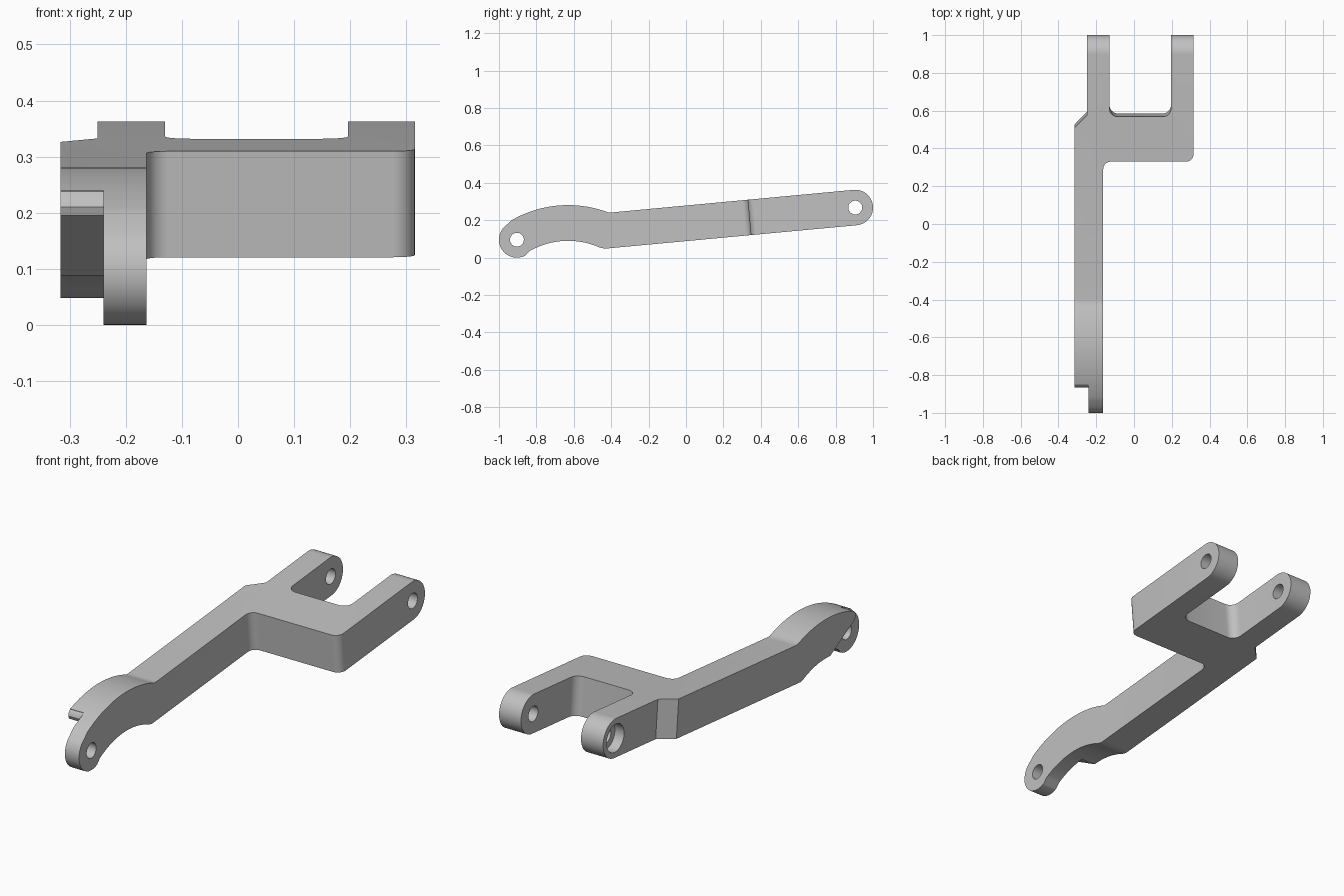
import bpy, bmesh, math
from mathutils import Vector

cube = bpy.data.objects.get("Cube")
if cube:
    bpy.data.objects.remove(cube, do_unlink=True)

SLOPE = 0.092          # rise of the straight arm along y


def arc(cy, cz, r, a0, a1, n):
    """Points on an arc, angles in degrees."""
    angles = [math.radians(a0 + (a1 - a0) * i / n) for i in range(n + 1)]
    return [(cy + r * math.cos(a), cz + r * math.sin(a)) for a in angles]


def rounded(corners, n=8):
    """Outline from (u, v, radius) corners; a radius of 0 stays sharp."""
    out = []
    for i, (u, v, r) in enumerate(corners):
        p = Vector((u, v))
        if r == 0:
            out.append((u, v))
            continue
        a = (Vector(corners[i - 1][:2]) - p).normalized()
        b = (Vector(corners[(i + 1) % len(corners)][:2]) - p).normalized()
        half = a.angle(b) / 2
        c = p + (a + b).normalized() * r / math.sin(half)
        s = p + a * r / math.tan(half) - c
        e = p + b * r / math.tan(half) - c
        for k in range(n + 1):
            d = s.slerp(e, k / n) if hasattr(s, "slerp") else s.lerp(e, k / n)
            d = d.normalized() * r
            out.append(tuple(c + d))
    return out


def prism(name, pts, lo, hi, place):
    """Extrude a 2D outline between two levels, mapped by place(u, v, level)."""
    bm = bmesh.new()
    rings = [[bm.verts.new(place(u, v, w)) for u, v in pts] for w in (lo, hi)]
    bm.faces.new(rings[0])
    bm.faces.new(rings[1])
    for i in range(len(pts)):
        j = (i + 1) % len(pts)
        bm.faces.new((rings[0][i], rings[0][j], rings[1][j], rings[1][i]))
    bmesh.ops.recalc_face_normals(bm, faces=bm.faces)
    mesh = bpy.data.meshes.new(name)
    bm.to_mesh(mesh)
    bm.free()
    ob = bpy.data.objects.new(name, mesh)
    bpy.context.collection.objects.link(ob)
    return ob


def across(u, v, w):    # side profile, extruded along x
    return (w, u, v)


def upright(u, v, w):   # plan outline, extruded square to the sloping arm
    return (u, v - SLOPE * (w - 0.33), w)


# Side profile: arched neck, front eye, straight arm, rear eye
front_eye, rear_eye = (-0.904, 0.096), (0.905, 0.268)
profile = (arc(-0.63, -0.325, 0.606, 71, 120, 28)
           + arc(*front_eye, 0.096, 128, 298, 28)
           + arc(-0.63, -0.325, 0.415, 120, 66, 24)
           + [(-0.435, 0.048), (-0.41, 0.0503)]
           + arc(*rear_eye, 0.095, -84.7, 95.3, 32)
           + [(-0.395, 0.242), (-0.415, 0.2415)])
body = prism("fork_arm", profile, -0.5, 0.5, across)

# Plan outline: narrow arm, cross bar and two prongs
plan = rounded([
    (-0.316, -1.3, 0), (-0.163, -1.3, 0), (-0.163, 0.328, 0.04),
    (0.315, 0.328, 0.04), (0.315, 1.3, 0), (0.196, 1.3, 0),
    (0.196, 0.568, 0.045), (-0.13, 0.568, 0.045), (-0.13, 1.3, 0),
    (-0.25, 1.3, 0), (-0.25, 0.575, 0), (-0.316, 0.508, 0)])
plan_block = prism("plan_block", plan, -0.4, 0.8, upright)

# Relief beside the front eye, leaving a rounded nose
nose = [(-1.3, 0.4), (-0.85, 0.4), (-0.85, 0.238), (-0.861, 0.226),
        (-0.865, 0.21), (-0.859, 0.195), (-0.66, 0.085), (-0.66, -0.2),
        (-1.3, -0.2)]
cutters = [
    (plan_block, 'INTERSECT'),
    (prism("nose_cutter", nose, -0.6, -0.24, across), 'DIFFERENCE'),
    # Pin holes and the wide recess on the outer side of one prong
    (prism("front_hole", arc(*front_eye, 0.037, 0, 350, 35), -0.6, 0.6, across), 'DIFFERENCE'),
    (prism("rear_hole", arc(*rear_eye, 0.037, 0, 350, 35), -0.6, 0.6, across), 'DIFFERENCE'),
    (prism("rear_recess", arc(*rear_eye, 0.068, 0, 350, 35), -0.6, -0.2, across), 'DIFFERENCE'),
]
for cutter, op in cutters:
    cutter.hide_render = True
    mod = body.modifiers.new(cutter.name, 'BOOLEAN')
    mod.operation, mod.solver, mod.object = op, 'EXACT', cutter

# Bake the cuts and drop the helpers
bpy.context.view_layer.update()
graph = bpy.context.evaluated_depsgraph_get()
result = bpy.data.meshes.new_from_object(body.evaluated_get(graph))
body.modifiers.clear()
body.data = result
body.data.name = "fork_arm"
for cutter, _ in cutters:
    bpy.data.objects.remove(cutter, do_unlink=True)

# Plain grey metal
grey = bpy.data.materials.new("plain grey")
grey.use_nodes = True
colour = (0.53, 0.53, 0.53, 1)
grey.diffuse_color = colour
grey.node_tree.nodes["Principled BSDF"].inputs["Base Color"].default_value = colour
body.data.materials.clear()
body.data.materials.append(grey)

bpy.ops.object.select_all(action='DESELECT')
body.select_set(True)
bpy.context.view_layer.objects.active = body
bpy.ops.object.shade_smooth_by_angle(angle=math.radians(30))
